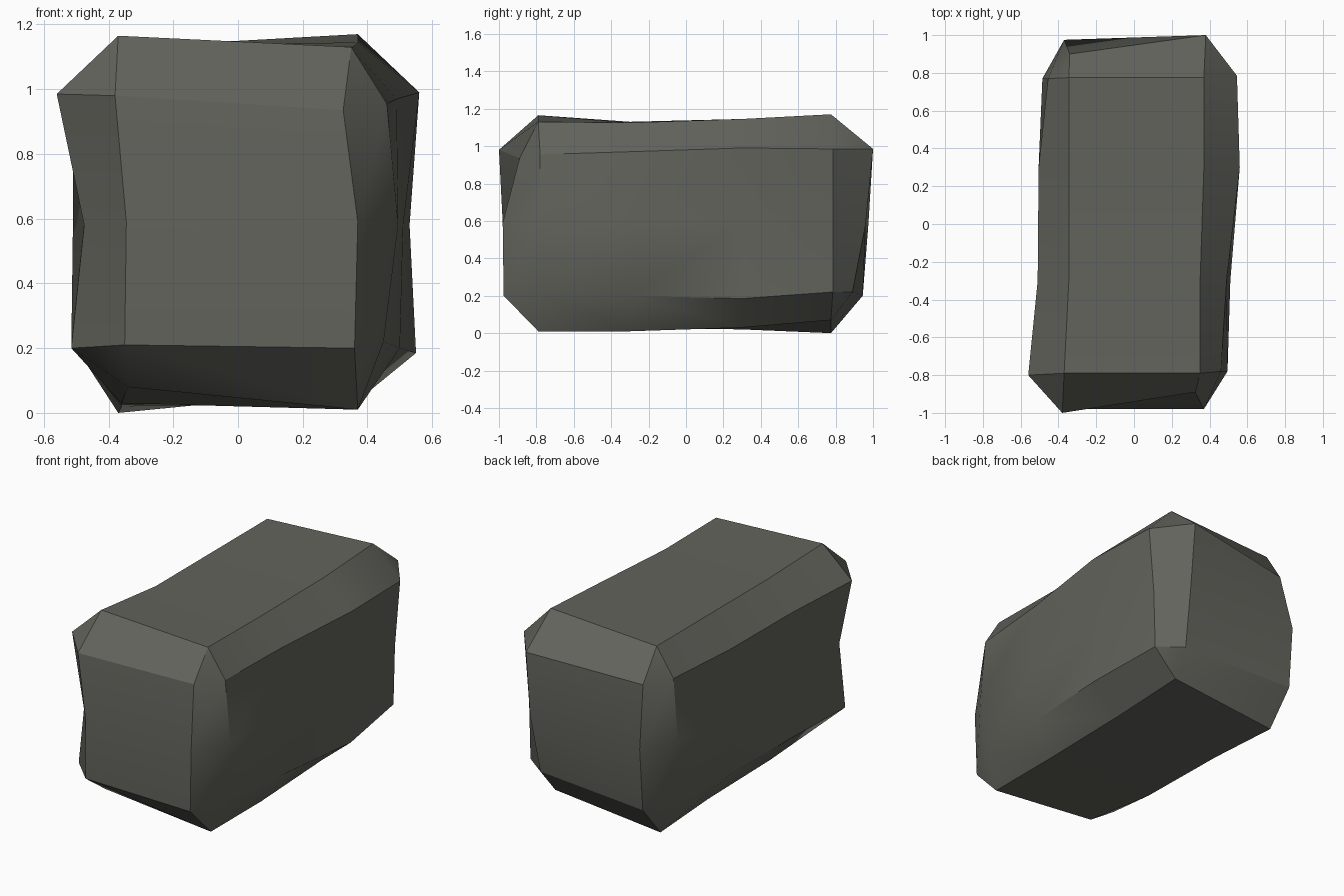
import bpy, bmesh, math

if "Cube" in bpy.data.objects:
    bpy.data.objects.remove(bpy.data.objects["Cube"])

stone = bpy.data.materials.new("dark grey stone")
stone.diffuse_color = (0.125, 0.125, 0.108, 1)
stone.use_nodes = True
stone.node_tree.nodes["Principled BSDF"].inputs["Base Color"].default_value = stone.diffuse_color

bm = bmesh.new()
V = {}
ROWS = range(4)      # stations along y
LEVELS = range(3)    # low, mid, high


def add(key, x, y, z):
    V[key] = bm.verts.new((x, y, z))


def face(*keys):
    bm.faces.new([V[k] for k in keys])


# Side faces: x offsets per level, front to back
side_x = {
    -1: [[-.515, -.50, -.50, -.455], [-.475, -.51, -.505, -.485], [-.56, -.51, -.505, -.455]],
    1: [[.45, .50, .55, .50], [.495, .51, .53, .51], [.46, .49, .56, .545]],
}
side_z = {
    -1: [[.20, .20, .20, .21], [.58] * 4, [.985, .97, .97, .96]],
    1: [[.22, .20, .185, .22], [.58] * 4, [.955, .97, .99, .985]],
}
side_y = {-1: [-.80, -.3, .3, .77], 1: [-.78, -.3, .3, .785]}
for s in (-1, 1):
    for l in LEVELS:
        for r in ROWS:
            add(("x", s, l, r), side_x[s][l][r], side_y[s][r], side_z[s][l][r])

# End faces: low, mid, high corner points
ends = {
    (-1, -1): [(-.35, -.97, .21), (-.345, -.98, .59), (-.38, -1.0, .98)],
    (1, -1): [(.36, -.975, .20), (.37, -.98, .59), (.325, -.89, .935)],
    (-1, 1): [(-.37, .945, .20), (-.37, .975, .58), (-.34, .90, .94)],
    (1, 1): [(.36, .89, .22), (.38, .96, .58), (.38, 1.0, .985)],
}
for (s, e), pts in ends.items():
    for l in LEVELS:
        add(("y", s, e, l), *pts[l])

# Top and bottom faces: (x, z) per station
caps = {
    (-1, 1): [(-.37, 1.165), (-.345, 1.13), (-.345, 1.13), (-.345, 1.13)],
    (1, 1): [(.35, 1.13), (.35, 1.125), (.37, 1.145), (.37, 1.17)],
    (-1, -1): [(-.34, .08), (-.36, .03), (-.36, .02), (-.37, .0)],
    (1, -1): [(.37, .01), (.37, .01), (.36, .03), (.34, .07)],
}
for (s, c), pts in caps.items():
    for r, (x, z) in enumerate(pts):
        add(("z", s, c, r), x, (-.79, -.3, .3, .775)[r], z)

# Flat sides and their long chamfers
for s in (-1, 1):
    for r in range(3):
        for l in range(2):
            face(("x", s, l, r), ("x", s, l, r + 1), ("x", s, l + 1, r + 1), ("x", s, l + 1, r))
        for c, l in ((-1, 0), (1, 2)):
            face(("x", s, l, r), ("x", s, l, r + 1), ("z", s, c, r + 1), ("z", s, c, r))
# Top and bottom
for c in (-1, 1):
    for r in range(3):
        face(("z", -1, c, r), ("z", 1, c, r), ("z", 1, c, r + 1), ("z", -1, c, r + 1))
# Ends, end chamfers, upright chamfers and corner triangles
for e, r in ((-1, 0), (1, 3)):
    for l in range(2):
        face(("y", -1, e, l), ("y", 1, e, l), ("y", 1, e, l + 1), ("y", -1, e, l + 1))
        for s in (-1, 1):
            face(("y", s, e, l), ("x", s, l, r), ("x", s, l + 1, r), ("y", s, e, l + 1))
    for c, l in ((-1, 0), (1, 2)):
        face(("y", -1, e, l), ("y", 1, e, l), ("z", 1, c, r), ("z", -1, c, r))
        for s in (-1, 1):
            face(("y", s, e, l), ("x", s, l, r), ("z", s, c, r))

bmesh.ops.recalc_face_normals(bm, faces=bm.faces[:])
me = bpy.data.meshes.new("stone_block")
bm.to_mesh(me)
bm.free()
me.materials.append(stone)
ob = bpy.data.objects.new("stone_block", me)
bpy.context.collection.objects.link(ob)

# Smooth the gentle bends, keep the chamfers crisp
bpy.context.view_layer.objects.active = ob
ob.select_set(True)
bpy.ops.object.shade_smooth_by_angle(angle=math.radians(30))
